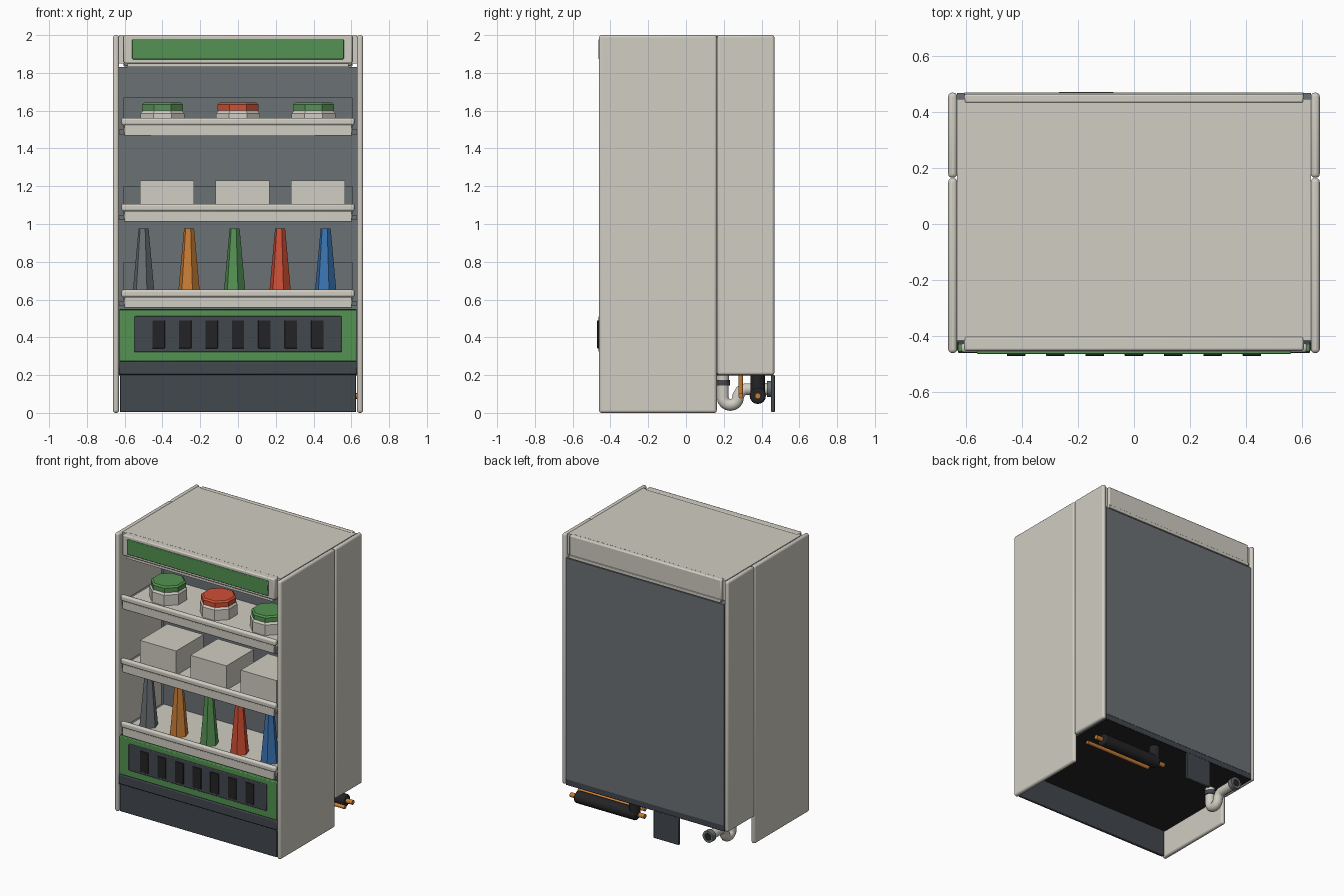
import bpy, math
from mathutils import Vector

if "Cube" in bpy.data.objects:
    bpy.data.objects.remove(bpy.data.objects["Cube"], do_unlink=True)


def material(name, r, g, b):
    lin = [(c / 255 / 12.92 if c < 11 else ((c / 255 + 0.055) / 1.055) ** 2.4) for c in (r, g, b)]
    m = bpy.data.materials.new(name)
    m.use_nodes = True
    m.diffuse_color = (*lin, 1)
    m.node_tree.nodes["Principled BSDF"].inputs["Base Color"].default_value = (*lin, 1)
    return m


beige = material("warm white", 209, 205, 195)
grey = material("panel grey", 107, 113, 117)
slate = material("dark slate", 66, 72, 79)
black = material("black", 36, 36, 38)
green = material("green", 84, 146, 82)
red = material("red", 208, 78, 52)
orange = material("copper orange", 201, 125, 52)
blue = material("blue", 58, 116, 178)


def smooth(ob):
    bpy.ops.object.select_all(action='DESELECT')
    ob.select_set(True)
    bpy.context.view_layer.objects.active = ob
    bpy.ops.object.shade_smooth_by_angle(angle=math.radians(35))


def box(name, mat, x, y, z, bevel=0.0, segments=2):
    """Box from (min, max) ranges on each axis."""
    bpy.ops.mesh.primitive_cube_add(size=1, location=[sum(r) / 2 for r in (x, y, z)])
    ob = bpy.context.object
    ob.name = name
    ob.scale = [r[1] - r[0] for r in (x, y, z)]
    bpy.ops.object.transform_apply(location=False, rotation=False, scale=True)
    ob.data.materials.append(mat)
    if bevel:
        mod = ob.modifiers.new("rounded edges", 'BEVEL')
        mod.width, mod.segments = bevel, segments
        smooth(ob)
    return ob


def cone(name, mat, x, y, z0, z1, r0, r1, sides, turn=0.0):
    bpy.ops.mesh.primitive_cone_add(vertices=sides, radius1=r0, radius2=r1, depth=z1 - z0,
                                    location=(x, y, (z0 + z1) / 2), rotation=(0, 0, turn))
    ob = bpy.context.object
    ob.name = name
    ob.data.materials.append(mat)
    return ob


def rod(name, mat, start, end, radius, sides=16, bevel=0.0):
    a, b = Vector(start), Vector(end)
    bpy.ops.mesh.primitive_cylinder_add(vertices=sides, radius=radius, depth=(b - a).length,
                                        location=(a + b) / 2)
    ob = bpy.context.object
    ob.name = name
    ob.rotation_euler = (b - a).to_track_quat('Z', 'Y').to_euler()
    ob.data.materials.append(mat)
    if bevel:
        mod = ob.modifiers.new("rounded edges", 'BEVEL')
        mod.width, mod.segments = bevel, 2
    smooth(ob)
    return ob


def span(half):
    return (-half, half)


# Side panels, each in a full-height front part and a shorter rear part
for side, label in ((-1, "right"), (1, "left")):
    x = sorted((side * 0.63, side * 0.662))
    box(f"{label}_front_side_panel", beige, x, (-0.46, 0.163), (0, 2), 0.0135, 3)
    box(f"{label}_rear_side_panel", beige, x, (0.165, 0.468), (0.2, 2), 0.0135, 3)

# Cabinet: rear housing, roof, sign header and rear band
box("rear_housing", grey, span(0.63), (0.03, 0.466), (0.24, 1.83))
box("rear_bottom_trim", slate, span(0.63), (0.03, 0.464), (0.203, 0.24))
box("underside", black, span(0.63), (-0.45, 0.462), (0.197, 0.204))
box("roof", beige, span(0.63), (-0.415, 0.445), (1.85, 1.997))
box("header", beige, span(0.605), (-0.452, -0.4), (1.85, 2), 0.008)
box("header_lip", beige, span(0.585), (-0.44, -0.38), (1.83, 1.852))
box("rear_band", beige, span(0.605), (0.43, 0.464), (1.84, 2), 0.008)
box("rear_band_ledge", beige, span(0.605), (0.46, 0.469), (1.835, 1.86), 0.003)
box("sign_plate", green, span(0.56), (-0.463, -0.45), (1.872, 1.978), 0.004)

# Base: toe kick, bumper strip, green grille surround and vent slots
box("toe_kick", slate, span(0.625), (-0.452, -0.432), (0.005, 0.2), 0.004)
box("bumper_strip", slate, span(0.628), (-0.46, -0.42), (0.204, 0.272), 0.006)
box("base_housing", slate, span(0.628), (-0.43, 0.03), (0.204, 0.55))
box("grille_surround", green, span(0.628), (-0.455, -0.425), (0.273, 0.545), 0.005)
box("grille_panel", slate, span(0.548), (-0.463, -0.45), (0.322, 0.512), 0.005)
for i in range(-3, 4):
    box(f"vent_slot_{i + 4}", black, (i * 0.14 - 0.033, i * 0.14 + 0.033),
        (-0.47, -0.458), (0.342, 0.49), 0.002)

# Shelves with rounded front rail, price strip and rear upstand
for n, (z, back_z) in enumerate(((0.6, 0.8), (1.055, 1.2), (1.51, 1.67)), 1):
    box(f"shelf_{n}_tray", beige, span(0.605), (-0.44, 0.03), (z - 0.025, z))
    box(f"shelf_{n}_rail", beige, span(0.617), (-0.458, -0.425), (z + 0.012, z + 0.052), 0.012, 3)
    box(f"shelf_{n}_price_strip", beige, span(0.602), (-0.454, -0.432), (z - 0.045, z + 0.014), 0.004)
    box(f"shelf_{n}_rear_upstand", grey, span(0.605), (0.02, 0.031), (z, back_z))
    for side in (-1, 1):
        box(f"shelf_{n}_bracket", grey, sorted((side * 0.6, side * 0.63)), (-0.42, 0.03),
            (z - 0.035, z - 0.01))

# Tapered bottles on the lower shelf
for i, mat in enumerate((grey, orange, green, red, blue)):
    cone(f"bottle_{i + 1}", mat, -0.5 + i * 0.241, -0.3, 0.6, 0.977, 0.062, 0.027, 6, math.pi / 6 * 0.6)

# Boxes on the middle shelf
for i in range(3):
    x = -0.52 + i * 0.4
    box(f"carton_{i + 1}", beige, (x, x + 0.287), (-0.37, -0.06), (1.055, 1.23))

# Lidded jars on the top shelf
for i, mat in enumerate((green, red, green)):
    x = (i - 1) * 0.4
    cone(f"jar_{i + 1}", beige, x, -0.22, 1.51, 1.585, 0.125, 0.125, 8, math.pi / 8)
    cone(f"jar_{i + 1}_shoulder", beige, x, -0.22, 1.585, 1.605, 0.125, 0.108, 8, math.pi / 8)
    cone(f"jar_{i + 1}_lid", mat, x, -0.22, 1.6, 1.632, 0.117, 0.117, 8, math.pi / 8)
    cone(f"jar_{i + 1}_lid_top", mat, x, -0.22, 1.632, 1.642, 0.117, 0.105, 8, math.pi / 8)

# Pump with copper lines under the rear
rod("pump_body", black, (0.12, 0.38, 0.09), (0.6, 0.38, 0.09), 0.043, bevel=0.01)
rod("pump_post", black, (0.14, 0.38, 0.09), (0.14, 0.38, 0.2), 0.038)
rod("pump_core_pipe", orange, (0.06, 0.38, 0.09), (0.65, 0.38, 0.09), 0.016)
rod("copper_line", orange, (0.12, 0.29, 0.09), (0.65, 0.29, 0.09), 0.013)
rod("copper_riser", orange, (0.13, 0.29, 0.085), (0.13, 0.29, 0.2), 0.013)

# Hanging rear plate
box("hanging_plate", slate, (-0.27, -0.07), (0.45, 0.47), (0.005, 0.2), 0.004)

# Drain trap: drop, half-circle bend, then a run to the back
points = [(0.195, 0.2), (0.195, 0.08)]
points += [(0.235 - 0.04 * math.cos(a * math.pi / 8), 0.08 - 0.038 * math.sin(a * math.pi / 8))
           for a in range(1, 8)]
points += [(0.277, 0.09), (0.29, 0.115), (0.315, 0.126), (0.45, 0.126)]
curve = bpy.data.curves.new("drain_trap", 'CURVE')
curve.dimensions = '3D'
curve.bevel_depth = 0.033
curve.bevel_resolution = 3
curve.use_fill_caps = True
spline = curve.splines.new('POLY')
spline.points.add(len(points) - 1)
for p, (y, z) in zip(spline.points, points):
    p.co = (-0.5, y, z, 1)
spline.use_smooth = True
curve.materials.append(beige)
trap = bpy.data.objects.new("drain_trap", curve)
bpy.context.collection.objects.link(trap)
rod("trap_collar", slate, (-0.5, 0.195, 0.145), (-0.5, 0.195, 0.175), 0.039)
rod("trap_outlet_ring", grey, (-0.5, 0.43, 0.126), (-0.5, 0.466, 0.126), 0.042)
rod("trap_outlet_opening", black, (-0.5, 0.46, 0.126), (-0.5, 0.468, 0.126), 0.026)
